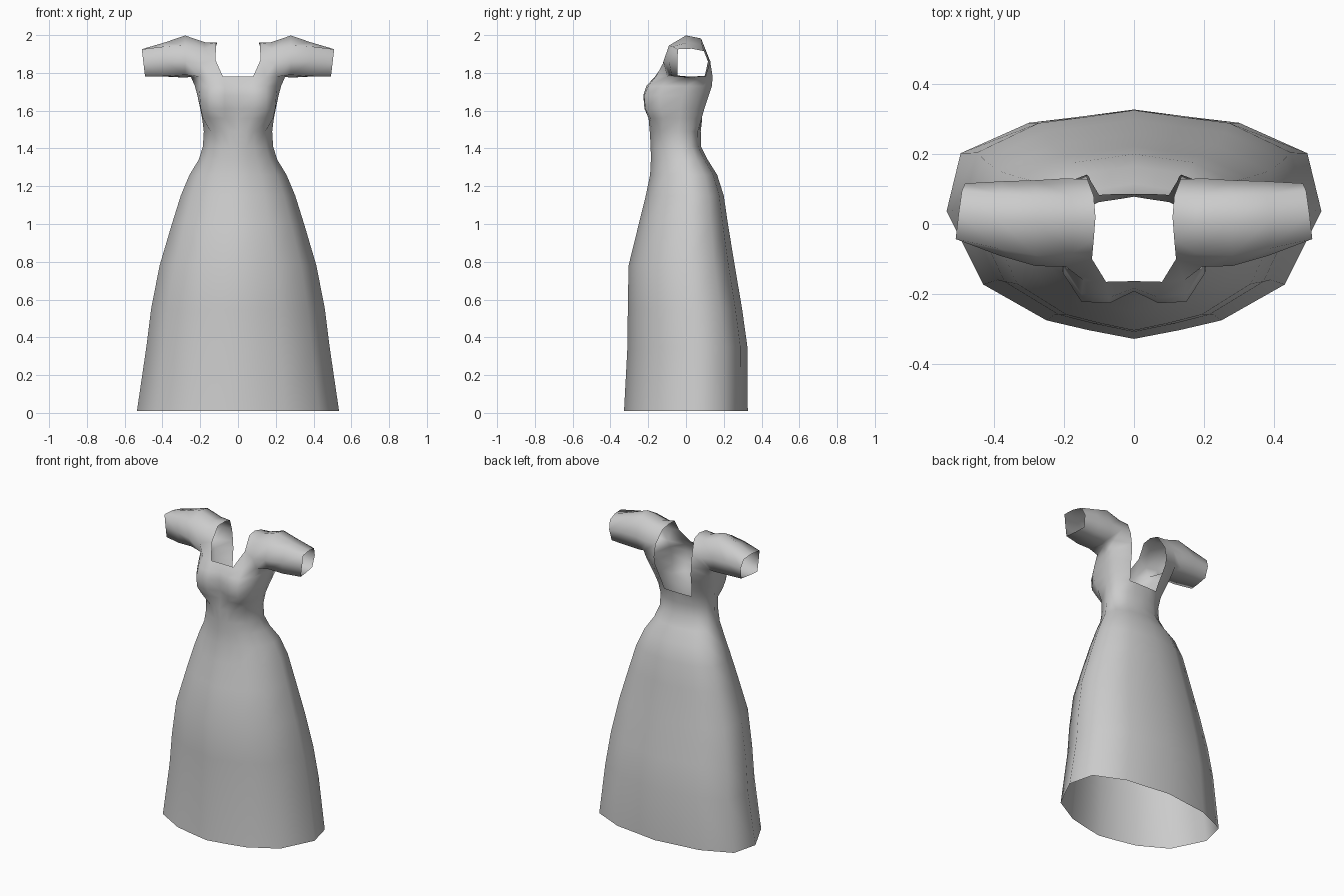
import bpy
import bmesh

cloth = bpy.data.materials.new("light grey cloth")
cloth.diffuse_color = (0.6, 0.6, 0.6, 1)

bm = bmesh.new()


def row(points):
    return [bm.verts.new(p) for p in points]


def bridge(a, b, closed=False):
    """Quads between two rows; extra columns of the longer row stay open."""
    n = min(len(a), len(b))
    for i in range(n if closed else n - 1):
        j = (i + 1) % n
        bm.faces.new((a[i], a[j], b[j], b[i]))


# Skirt: right half of the hem, front centre to back centre, refitted per height
HEM = [(0, -.325), (.13, -.3), (.25, -.272), (.43, -.17), (.535, .04),
       (.495, .205), (.3, .292), (.15, .31), (0, .33)]
# height, half width, front y, back y
SKIRT = [(.01, .535, -.328, .327), (.35, .485, -.31, .325), (.55, .46, -.308, .297),
         (.78, .415, -.304, .258), (1.0, .35, -.25, .222), (1.15, .303, -.213, .2),
         (1.26, .257, -.19, .165), (1.34, .208, -.186, .115), (1.41, .186, -.187, .08),
         (1.49, .181, -.192, .078)]
rows = []
for z, w, yf, yb in SKIRT:
    rows.append(row([(x / .535 * w, yf + (y + .325) / .655 * (yb - yf), z) for x, y in HEM]))

# Bodice: same columns; the back centre stops at the low back neckline
BODICE = [
    (1.56, [(0, -.185), (.07, -.198), (.14, -.188), (.186, -.12), (.19, -.03),
            (.175, .04), (.1, .083), (.05, .086), (0, .086)]),
    (1.61, [(0, -.186), (.07, -.22), (.15, -.215), (.197, -.135), (.2, -.03),
            (.192, .05), (.108, .097)]),
    (1.68, [(0, -.192), (.07, -.226), (.15, -.222), (.203, -.14), (.215, -.02),
            (.215, .07), (.122, .12)]),
    (1.73, [(0, -.183), (.07, -.21), (.15, -.2), (.202, -.125), (.228, 0),
            (.228, .09), (.13, .137)]),
    (1.78, [(0, -.163), (.08, -.165), (.145, -.16), (.205, -.1), (.25, .02),
            (.24, .1), (.135, .141)]),
]
for z, pts in BODICE:
    rows.append(row([(x, y, z) for x, y in pts]))
for a, b in zip(rows, rows[1:]):
    bridge(a, b)
top = rows[-1]

# Shoulder strap: neck edge and upper armhole edge, front to back
neck = row([(.12, -.1, 1.87), (.115, -.045, 1.955), (.11, .02, 1.96),
            (.115, .08, 1.945), (.133, .128, 1.86)])
arm = row([(.195, -.122, 1.85), (.18, -.085, 1.925), (.175, 0, 1.962),
           (.18, .08, 1.95), (.2, .13, 1.86)])
bm.faces.new((top[1], top[2], neck[0]))
bridge([top[2]] + neck + [top[6]], [top[3]] + arm + [top[5]])

# Sleeve: rings from armhole to open cuff; x shifts slightly with y and z
SLEEVE = [
    (.28, 0, [(.01, 1.775), (-.085, 1.79), (-.12, 1.86), (-.09, 1.945), (0, 1.998),
              (.08, 1.982), (.125, 1.87), (.105, 1.78)]),
    (.38, .05, [(.02, 1.78), (-.075, 1.783), (-.09, 1.86), (-.07, 1.94), (.01, 1.962),
                (.085, 1.95), (.122, 1.87), (.102, 1.782)]),
    (.495, .12, [(.03, 1.78), (-.045, 1.78), (-.045, 1.85), (-.043, 1.925), (.03, 1.928),
                 (.095, 1.915), (.116, 1.86), (.1, 1.785)]),
]
last = [top[4], top[3]] + arm + [top[5]]
for x, skew, pts in SLEEVE:
    ring = row([(x - skew * y + skew * (z - 1.85), y, z) for y, z in pts])
    bridge(last, ring, closed=True)
    last = ring

bmesh.ops.recalc_face_normals(bm, faces=bm.faces)
if sum(f.normal.x * f.calc_area() for f in bm.faces) < 0:
    bmesh.ops.reverse_faces(bm, faces=bm.faces)
for f in bm.faces:
    f.smooth = True

mesh = bpy.data.meshes.new("gown")
bm.to_mesh(mesh)
bm.free()
mesh.materials.append(cloth)
gown = bpy.data.objects.new("gown", mesh)
bpy.context.collection.objects.link(gown)

# Left half
mirror = gown.modifiers.new("mirror", 'MIRROR')
mirror.use_clip = True
mirror.merge_threshold = .001
